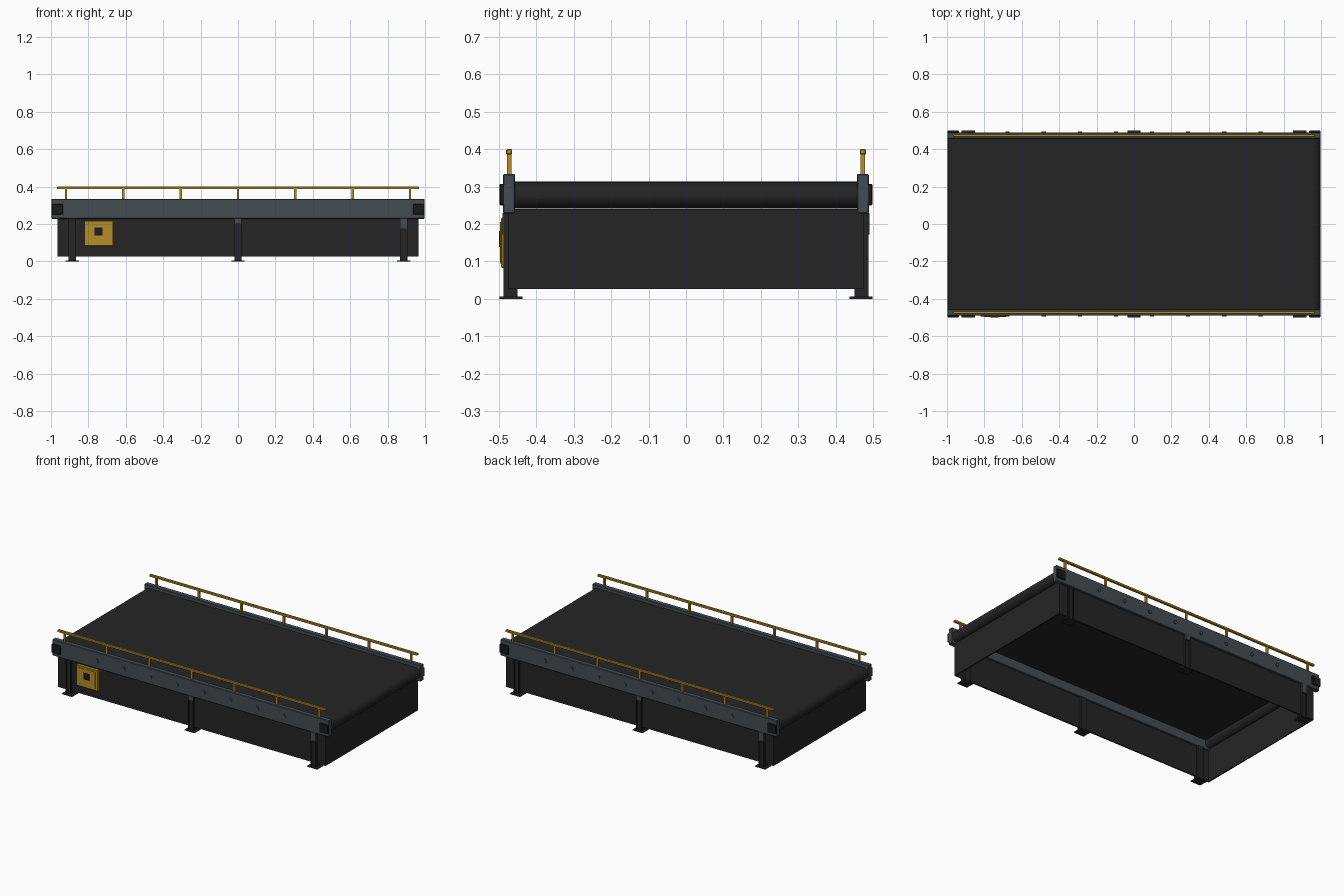
import bpy, math
from mathutils import Vector

if "Cube" in bpy.data.objects:
    bpy.data.objects.remove(bpy.data.objects["Cube"])


def material(name, rgb):
    m = bpy.data.materials.new(name)
    m.diffuse_color = (*rgb, 1)
    m.use_nodes = True
    m.node_tree.nodes["Principled BSDF"].inputs["Base Color"].default_value = m.diffuse_color
    return m


BLACK = material("belt black", (0.018, 0.018, 0.018))
DARK = material("cap black", (0.011, 0.011, 0.012))
STEEL = material("steel grey", (0.056, 0.072, 0.083))
YELLOW = material("safety yellow", (0.46, 0.27, 0.022))


def box(name, x, y, z, mat, bevel=0.0):
    """Box from (min, max) pairs."""
    bpy.ops.mesh.primitive_cube_add(size=1)
    o = bpy.context.object
    o.name = name
    lo, hi = Vector((x[0], y[0], z[0])), Vector((x[1], y[1], z[1]))
    for v in o.data.vertices:
        v.co = [(lo[i] + hi[i]) / 2 + v.co[i] * (hi[i] - lo[i]) for i in range(3)]
    o.data.materials.append(mat)
    if bevel:
        b = o.modifiers.new("bevel", 'BEVEL')
        b.width, b.segments = bevel, 1
    return o


def rod(name, loc, r, length, mat, sides):
    """Cylinder along y."""
    bpy.ops.mesh.primitive_cylinder_add(vertices=sides, radius=r, depth=length,
                                        location=loc, rotation=(math.pi / 2, 0, 0))
    o = bpy.context.object
    o.name = name
    o.data.materials.append(mat)
    bpy.ops.object.shade_smooth_by_angle(angle=math.radians(35))
    return o


# Belt: top slab running over a drum at each end
box("belt", (-0.96, 0.96), (-0.458, 0.458), (0.288, 0.313), BLACK)
for e, end in ((-1, "left"), (1, "right")):
    rod(f"{end}_drum", (e * 0.96, 0, 0.277), 0.036, 0.916, BLACK, 32)
    xs = sorted((e * 0.957, e * 0.965))
    box(f"{end}_end_skirt", xs, (-0.474, 0.474), (0.026, 0.24), BLACK)

# Each long side: the back is the front turned half a circle
for s, side in ((-1, "front"), (1, "back")):
    def ys(a, b):
        return sorted((s * a, s * b))

    box(f"{side}_frame", (-0.998, 0.998), ys(0.457, 0.489), (0.228, 0.334), STEEL, 0.003)
    box(f"{side}_skirt", (-0.965, 0.965), ys(0.466, 0.475), (0.026, 0.235), BLACK)

    # Handrail and posts
    box(f"{side}_handrail", (-0.967, 0.967), ys(0.465, 0.481), (0.386, 0.4), YELLOW, 0.002)
    for i in range(7):
        x = -0.92 + i * 0.92 / 3
        box(f"{side}_rail_post_{i}", (x - 0.006, x + 0.006), ys(0.467, 0.479),
            (0.33, 0.39), YELLOW)

    # Channel legs with foot plates
    for i, x in enumerate((-0.885, 0, 0.885)):
        box(f"{side}_leg_web_{i}", (x - 0.02, x + 0.02), ys(0.45, 0.48), (0.004, 0.23), BLACK)
        for f in (-1, 1):
            box(f"{side}_leg_flange_{i}", sorted((x + f * 0.014, x + f * 0.02)),
                ys(0.475, 0.488), (0.004, 0.23), BLACK)
        box(f"{side}_foot_{i}", (x - 0.036, x + 0.036), ys(0.437, 0.499), (0, 0.006), BLACK)

    # Brackets hanging from the frame over the legs
    for x, z in ((0, 0.2), (-s * 0.885, 0.172)):
        box(f"{side}_leg_bracket", (x - 0.018, x + 0.018), ys(0.475, 0.49), (z, 0.23), STEEL)

    # Bearing caps and frame bolts
    for e in (-1, 1):
        box(f"{side}_bearing_cap", (e * 0.967 - 0.031, e * 0.967 + 0.031),
            ys(0.48, 0.499), (0.25, 0.307), DARK, 0.003)
    for i in range(8):
        rod(f"{side}_frame_bolt_{i}", ((i - 3.5) * 0.193, s * 0.4905, 0.28),
            0.011, 0.009, STEEL, 12)

# Control box on the front with door and switch
box("control_box", (-0.822, -0.667), (-0.494, -0.47), (0.083, 0.217), YELLOW, 0.002)
box("control_box_door", (-0.805, -0.684), (-0.497, -0.49), (0.095, 0.205), YELLOW)
box("control_switch", (-0.766, -0.724), (-0.5, -0.495), (0.139, 0.181), DARK)
